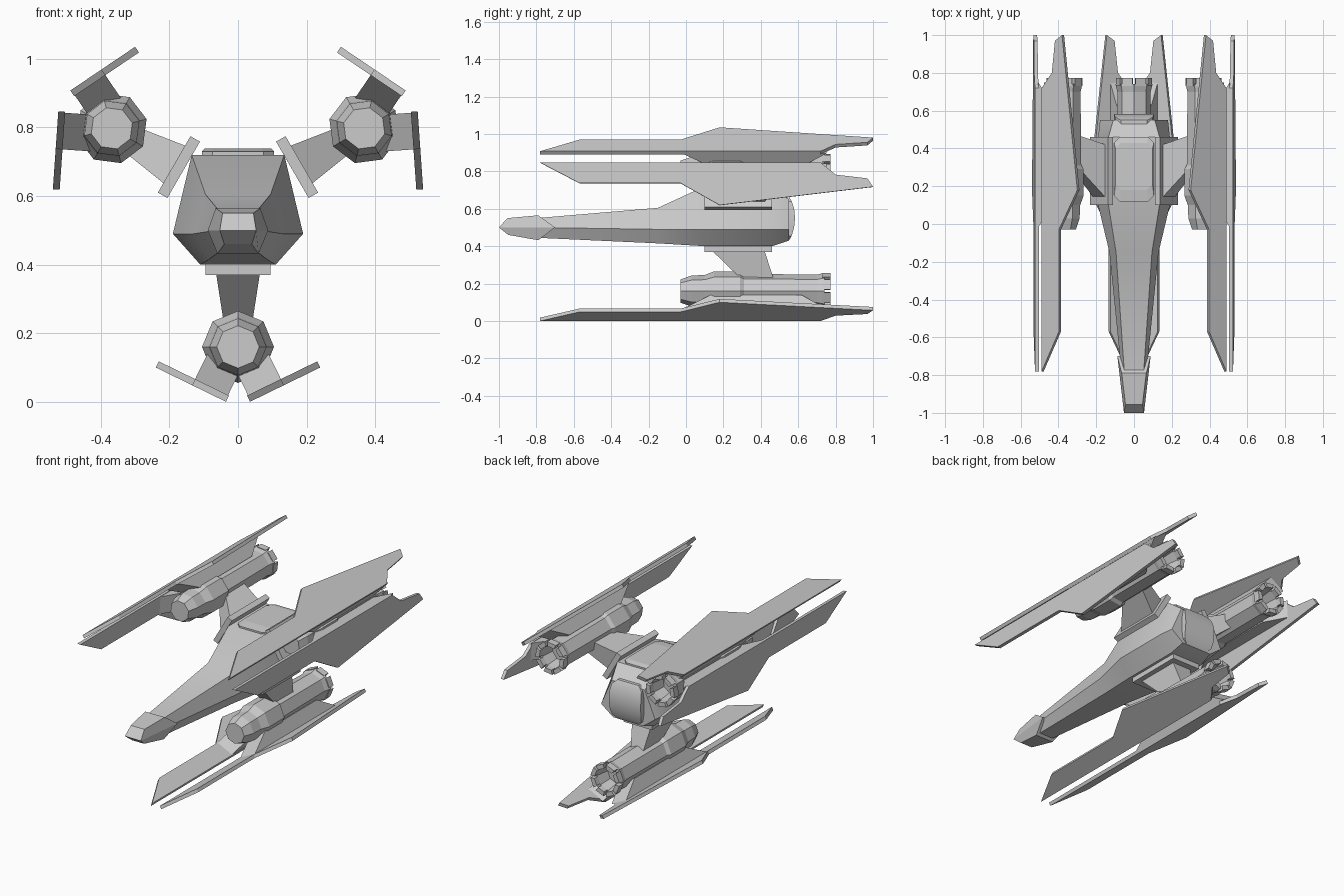
import bpy, bmesh, math
from mathutils import Vector, Matrix

if "Cube" in bpy.data.objects:
    bpy.data.objects.remove(bpy.data.objects["Cube"], do_unlink=True)

grey = bpy.data.materials.new("hull_grey")
grey.use_nodes = True
colour = (0.6, 0.6, 0.6, 1)
grey.diffuse_color = colour
grey.node_tree.nodes["Principled BSDF"].inputs["Base Color"].default_value = colour

HUB = Vector((0, 0, 0.585))      # the three arms are spaced around this axis
POD = Vector((0, 0, 0.16))       # centre of the lower pod


def turned(points, angle):
    rot = Matrix.Rotation(-angle, 3, 'Y')
    return [rot @ (Vector(p) - HUB) + HUB for p in points]


def loft(name, rings, angle=0, closed=False, smooth=False):
    """Skin rings of equal length; cap the ends, or join last to first if closed."""
    bm = bmesh.new()
    vs = [[bm.verts.new(p) for p in turned(r, angle)] for r in rings]
    n = len(vs[0])
    for a, b in zip(vs, vs[1:] + ([vs[0]] if closed else [])):
        for i in range(n):
            j = (i + 1) % n
            bm.faces.new((a[i], a[j], b[j], b[i]))
    if not closed:
        bm.faces.new(vs[0])
        bm.faces.new(vs[-1])
    bmesh.ops.recalc_face_normals(bm, faces=bm.faces)
    mesh = bpy.data.meshes.new(name)
    bm.to_mesh(mesh)
    bm.free()
    mesh.materials.append(grey)
    obj = bpy.data.objects.new(name, mesh)
    bpy.context.collection.objects.link(obj)
    if smooth:
        bpy.ops.object.select_all(action='DESELECT')
        obj.select_set(True)
        bpy.context.view_layer.objects.active = obj
        bpy.ops.object.shade_smooth_by_angle(angle=math.radians(30))
    return obj


def hexagon(top, mid, low):
    """Mirrored section from three (half width, y, z) points."""
    side = [top, mid, low]
    return [p for p in side] + [(-x, y, z) for x, y, z in reversed(side)]


def slab(hx, y0, y1, z):
    return [(hx, y0, z), (hx, y1, z), (-hx, y1, z), (-hx, y0, z)]


def cut_slab(hx, y0, y1, z, c):
    return [(hx, y0 + c, z), (hx, y1 - c, z), (hx - c, y1, z), (c - hx, y1, z),
            (-hx, y1 - c, z), (-hx, y0 + c, z), (c - hx, y0, z), (hx - c, y0, z)]


# Fuselage
sections = [(-0.80, 0.050, 0.55, 0.065, 0.50, 0.045, 0.445),
            (-0.15, 0.095, 0.605, 0.13, 0.49, 0.085, 0.415),
            (0.10, 0.135, 0.72, 0.19, 0.49, 0.11, 0.40),
            (0.46, 0.135, 0.72, 0.19, 0.49, 0.11, 0.40),
            (0.55, 0.110, 0.65, 0.18, 0.49, 0.10, 0.43)]
loft("fuselage", [hexagon((tx, y, tz), (mx, y, mz), (bx, y, bz))
                  for y, tx, tz, mx, mz, bx, bz in sections], smooth=True)

# Nose cap, with pointed edges at both ends
nose = loft("nose_cap", [
    hexagon((0.045, -0.955, 0.55), (0.053, -1, 0.50), (0.04, -0.95, 0.46)),
    hexagon((0.065, -0.79, 0.565), (0.088, -0.70, 0.50), (0.06, -0.79, 0.432))])
bm = bmesh.new()
bm.from_mesh(nose.data)
bm.verts.ensure_lookup_table()
for a, b in ((1, 4), (7, 10)):
    bmesh.ops.connect_verts(bm, verts=[bm.verts[a], bm.verts[b]])
bm.to_mesh(nose.data)
bm.free()

# Roof hatch and curved rear boss
loft("roof_hatch", [cut_slab(0.105, 0.12, 0.46, 0.70, 0.03),
                    cut_slab(0.105, 0.12, 0.46, 0.73, 0.03),
                    cut_slab(0.098, 0.18, 0.43, 0.738, 0.03)])
loft("rear_boss", [slab(w, 0.48, y, z) for z, w, y in
                   ((0.43, 0.07, 0.55), (0.455, 0.098, 0.565), (0.50, 0.105, 0.578),
                    (0.55, 0.105, 0.583), (0.60, 0.105, 0.578), (0.64, 0.098, 0.565),
                    (0.665, 0.07, 0.55))], smooth=True)


def octagon(r, y):
    return [POD + Vector((r * math.sin(k * math.pi / 4), y, r * math.cos(k * math.pi / 4)))
            for k in range(8)]


# Wing outline: (y, distance from inner edge)
WING = [(-0.78, 0), (0.72, 0), (0.80, 0.065), (0.97, 0.085), (1.0, 0.13),
        (0.18, 0.228), (-0.03, 0.11), (-0.57, 0.11)]
TILT = math.radians(26)


def wing_point(side, y, s, h):
    """Point s along the wing and h above its outer skin."""
    x = 0.035 + s * math.cos(TILT) - h * math.sin(TILT)
    return (side * x, y, s * math.sin(TILT) + h * math.cos(TILT))


# Three arms: saddle, pylon, engine pod, and two wings each
for arm, angle in (("lower", 0), ("left", math.radians(120)), ("right", math.radians(-120))):
    loft(arm + "_saddle", [slab(0.095, 0.10, 0.46, z) for z in (0.37, 0.402)], angle)
    loft(arm + "_pylon", [slab(0.064, 0.14, 0.42, 0.375), slab(0.04, 0.30, 0.47, 0.22)], angle)
    profile = [(0.062, -0.03), (0.083, 0.03), (0.086, 0.10), (0.105, 0.15), (0.105, 0.29),
               (0.092, 0.31), (0.088, 0.70), (0.098, 0.74), (0.072, 0.74), (0.06, 0.66)]
    loft(arm + "_engine_pod", [octagon(r, y) for r, y in profile], angle)

    # Nozzle segments, one on each flat of the pod
    outer, inner = octagon(0.1, 0), octagon(0.072, 0)
    for k in range(8):
        quad = []
        for ring, ends in ((outer, (0.12, 0.88)), (inner, (0.88, 0.12))):
            quad += [ring[k].lerp(ring[(k + 1) % 8], t) for t in ends]
        loft(f"{arm}_nozzle_segment_{k + 1}",
             [[p + Vector((0, y, 0)) for p in quad] for y in (0.73, 0.772)], angle)

    for label, side in (("left", 1), ("right", -1)):
        loft(f"{arm}_{label}_wing",
             [[wing_point(side, y, s, h) for y, s in WING] for h in (0, 0.02)], angle)
        # Fairing that carries the wing on the pod
        loft(f"{arm}_{label}_fairing",
             [[wing_point(side, y, s, h) for y, s in
               ((y0, 0.003), (y1, 0.003), (y1, 0.11), (y0, 0.11))]
              for h, y0, y1 in ((0.018, -0.02, 0.75), (0.10, 0.13, 0.62))], angle)
